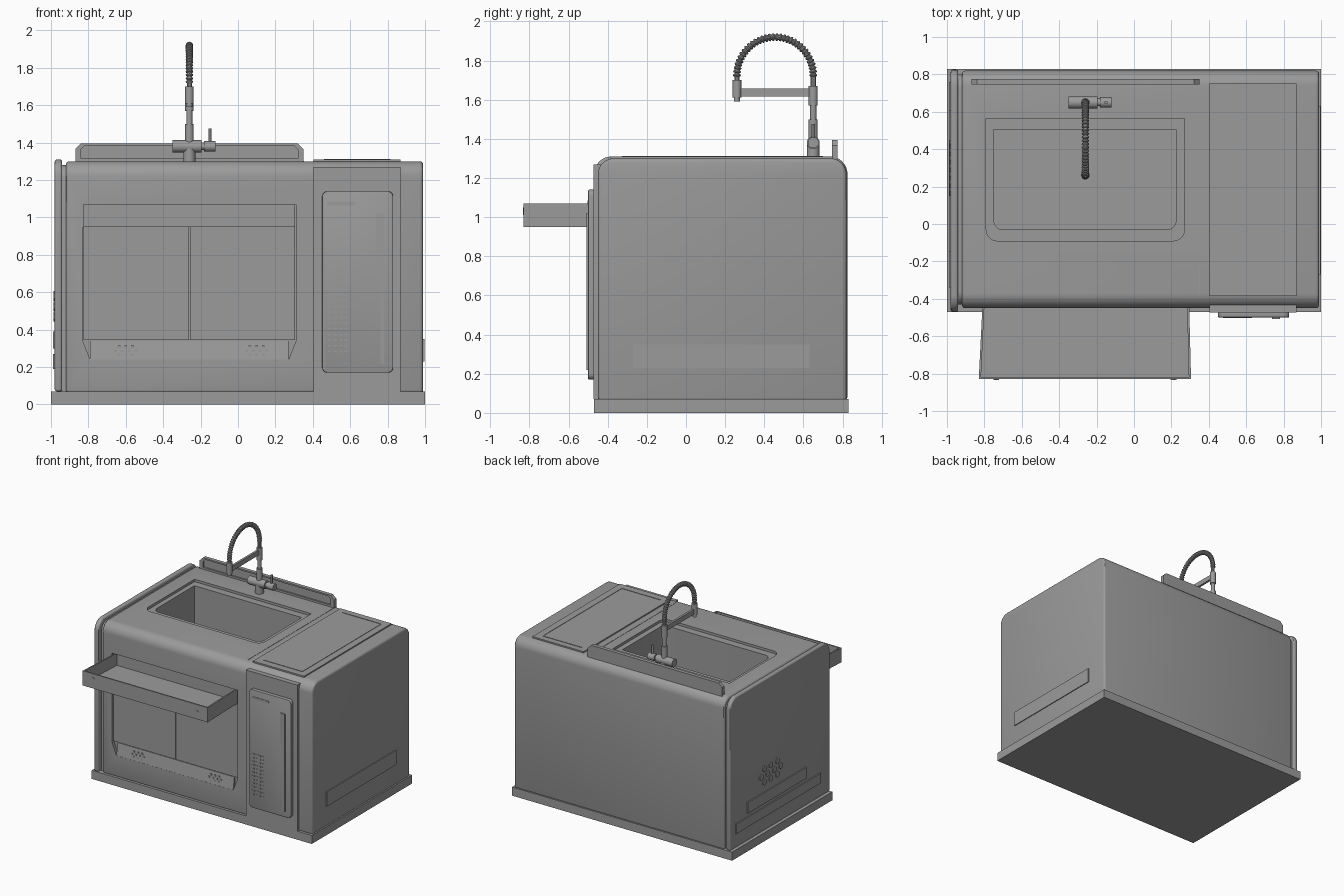
import bpy, bmesh
from math import sin, cos, pi
from mathutils import Vector, Matrix

cube = bpy.data.objects.get("Cube")
if cube:
    bpy.data.objects.remove(cube, do_unlink=True)

GREY = (0.33, 0.33, 0.33, 1)
steel = bpy.data.materials.new("steel grey")
steel.use_nodes = True
steel.diffuse_color = GREY
steel.node_tree.nodes["Principled BSDF"].inputs["Base Color"].default_value = GREY
parts = []


def add(name, bm):
    bmesh.ops.recalc_face_normals(bm, faces=bm.faces)
    mesh = bpy.data.meshes.new(name)
    bm.to_mesh(mesh)
    bm.free()
    mesh.materials.append(steel)
    obj = bpy.data.objects.new(name, mesh)
    bpy.context.collection.objects.link(obj)
    parts.append(obj)
    return obj


def prism(name, axis, outline, start, end):
    """Extrude a flat outline along one axis."""
    place = {"x": lambda a, b, t: (t, a, b),
             "y": lambda a, b, t: (a, t, b),
             "z": lambda a, b, t: (a, b, t)}[axis]
    bm = bmesh.new()
    face = bm.faces.new([bm.verts.new(place(a, b, start)) for a, b in outline])
    side = bmesh.ops.extrude_face_region(bm, geom=[face])["geom"]
    shift = Vector(place(0, 0, end - start))
    bmesh.ops.translate(bm, vec=shift, verts=[v for v in side if isinstance(v, bmesh.types.BMVert)])
    return add(name, bm)


def rounded(left, right, low, high, low_r=0, high_r=0, steps=8):
    """Rectangle with separate radii for the low and high corners."""
    corners = [(left, low, low_r, 1, 1, 2), (right, low, low_r, -1, 1, 3),
               (right, high, high_r, -1, -1, 0), (left, high, high_r, 1, -1, 1)]
    points = []
    for a, b, r, sa, sb, quarter in corners:
        if not r:
            points.append((a, b))
            continue
        for i in range(steps + 1):
            turn = (quarter + i / steps) * pi / 2
            points.append((a + sa * r + r * cos(turn), b + sb * r + r * sin(turn)))
    return points


def box(name, x0, x1, y0, y1, z0, z1):
    return prism(name, "z", rounded(x0, x1, y0, y1), z0, z1)


def rod(name, start, end, radius, sides=24):
    start, end = Vector(start), Vector(end)
    axis = end - start
    matrix = Matrix.Translation((start + end) / 2) @ axis.to_track_quat("Z", "Y").to_matrix().to_4x4()
    bm = bmesh.new()
    bmesh.ops.create_cone(bm, cap_ends=True, segments=sides, radius1=radius,
                          radius2=radius, depth=axis.length, matrix=matrix)
    return add(name, bm)


def apply_modifier(obj, modifier):
    bpy.context.view_layer.objects.active = obj
    bpy.ops.object.modifier_apply(modifier=modifier.name)


def bevel(obj, width, segments=3):
    mod = obj.modifiers.new("bevel", "BEVEL")
    mod.width, mod.segments, mod.limit_method = width, segments, "ANGLE"
    apply_modifier(obj, mod)


def cut(obj, cutter):
    mod = obj.modifiers.new("cut", "BOOLEAN")
    mod.operation, mod.solver, mod.object = "DIFFERENCE", "EXACT", cutter
    apply_modifier(obj, mod)
    parts.remove(cutter)
    bpy.data.objects.remove(cutter, do_unlink=True)


# Plinth and rounded cabinet shell
box("plinth", -1, 1, -0.47, 0.83, 0, 0.07)
body = prism("cabinet_body", "x", rounded(-0.45, 0.82, 0.06, 1.3, 0, 0.08), -0.92, 0.99)
bevel(body, 0.018)
prism("side_groove", "x", rounded(-0.43, 0.8, 0.06, 1.28, 0, 0.07), -0.96, -0.9)
cap = prism("left_side_cap", "x", rounded(-0.47, 0.825, 0.07, 1.31, 0, 0.09), -0.98, -0.94)
bevel(cap, 0.012)

# Sink bowl with stepped rim
cut(body, prism("rim_cutter", "z", rounded(-0.79, 0.27, -0.09, 0.565, 0.06), 1.28, 1.5))
cut(body, prism("bowl_cutter", "z", rounded(-0.75, 0.225, -0.03, 0.505, 0.05), 0.88, 1.5))

# Cupboard recess with two doors and a sloped toe panel
recess = [(-0.83, 0.34), (-0.79, 0.24), (0.27, 0.24), (0.31, 0.34), (0.31, 1.07), (-0.83, 1.07)]
cut(body, prism("recess_cutter", "y", recess, -0.6, -0.425))
for name, x0, x1 in (("right_door", -0.825, -0.263), ("left_door", -0.257, 0.305)):
    box(name, x0, x1, -0.436, -0.42, 0.345, 0.95)
prism("toe_panel", "x", [(-0.42, 0.34), (-0.433, 0.34), (-0.449, 0.24), (-0.42, 0.24)], -0.79, 0.27)
for cx in (-0.6, 0.1):
    for row, count in enumerate((3, 4, 3)):
        for i in range(count):
            x, z = cx + (i - (count - 1) / 2) * 0.036, 0.265 + row * 0.022
            rod("toe_vent", (x, -0.42, z), (x, -0.446, z), 0.009, 6)

# Pulled-out tray, slightly wider at the front
tray = prism("pull_out_tray", "z", [(-0.81, -0.43), (-0.83, -0.83), (0.305, -0.83), (0.295, -0.43)], 0.95, 1.07)
cut(tray, prism("tray_cutter", "z", [(-0.798, -0.4), (-0.818, -0.818), (0.293, -0.818), (0.283, -0.4)], 0.97, 1.2))
for x, way in ((-0.745, 1), (0.22, -1)):
    tip = x + way * 0.024
    for side in (-1, 1):
        end = 1.03 + side * 0.02
        prism("tray_chevron", "y", [(x, end), (tip, 1.03), (tip - way * 0.006, 1.03), (x - way * 0.006, end)], -0.833, -0.829)

# Right-hand appliance: surround, door, handle, slot and perforations
box("appliance_surround", 0.405, 0.87, -0.472, -0.43, 0.07, 1.27)
door = prism("appliance_door", "y", rounded(0.45, 0.83, 0.17, 1.14, 0.03, 0.03), -0.5, -0.46)
bevel(door, 0.005, 2)
prism("appliance_handle", "y", [(0.762, 0.22), (0.78, 0.22), (0.78, 1.02), (0.737, 1.02),
                                (0.737, 0.78), (0.762, 0.74)], -0.508, -0.495)
prism("door_slot", "y", rounded(0.475, 0.63, 1.065, 1.085, 0.009, 0.009), -0.503, -0.495)
for row in range(12):
    for col in range(4):
        x, z = 0.48 + col * 0.03, 0.28 + row * 0.03
        box("door_perforation", x, x + 0.018, -0.503, -0.495, z, z + 0.008)

# Appliance lid with its trim line, and the seam beside the sink top
box("appliance_lid", 0.405, 0.87, -0.385, 0.75, 1.28, 1.31)
for y in (-0.328, 0.694):
    box("lid_trim", 0.46, 0.815, y, y + 0.006, 1.305, 1.313)
box("lid_trim", 0.809, 0.815, -0.328, 0.7, 1.305, 1.313)
box("top_seam", 0.348, 0.352, -0.37, 0.75, 1.295, 1.302)

# Splashback with clipped corners and a raised frame
def clipped(x0, x1, z0, z1, c):
    return [(x0, z0), (x1, z0), (x1, z1 - c), (x1 - c, z1), (x0 + c, z1), (x0, z1 - c)]


splash = prism("splashback", "y", clipped(-0.87, 0.35, 1.28, 1.395, 0.03), 0.745, 0.775)
cut(splash, prism("splash_cutter", "y", clipped(-0.84, 0.32, 1.315, 1.383, 0.02), 0.7, 0.757))

# Side strips and vent holes
box("left_side_strip", 0.98, 0.997, -0.27, 0.63, 0.23, 0.35)
box("right_side_strip", -0.99, -0.97, -0.34, 0.76, 0.19, 0.27)
box("right_side_strip", -0.99, -0.97, -0.15, 0.61, 0.3, 0.39)
for row, count in enumerate((3, 4, 3)):
    for i in range(count):
        y, z = 0.3 + (i - (count - 1) / 2) * 0.085, 0.47 + row * 0.055
        rod("side_vent", (-0.97, y, z), (-0.986, y, z), 0.026, 6)

# Tap body: stacked column, cross valve and lever
TX, TY = -0.26, 0.65
for name, z0, z1, r in (("tap_foot", 1.29, 1.37, 0.032), ("tap_column", 1.37, 1.5, 0.023),
                        ("tap_neck", 1.49, 1.6, 0.016), ("tap_collar", 1.57, 1.67, 0.023)):
    rod(name, (TX, TY, z0), (TX, TY, z1), r)
rod("tap_valve", (-0.35, TY, 1.38), (-0.195, TY, 1.38), 0.033)
rod("tap_valve_neck", (-0.2, TY, 1.38), (-0.18, TY, 1.38), 0.02)
rod("tap_valve_knob", (-0.182, TY, 1.38), (-0.12, TY, 1.38), 0.028)
rod("tap_lever", (-0.15, TY, 1.39), (-0.15, TY, 1.475), 0.009, 12)

# Sprung hose arc with coil rings
HEAD, RADIUS, TOP = 0.26, 0.195, 1.725
path = [(TY, 1.66), (TY, 1.69)]
path += [(TY - RADIUS + RADIUS * cos(pi * i / 40), TOP + RADIUS * sin(pi * i / 40)) for i in range(41)]
path += [(HEAD, 1.68)]
curve = bpy.data.curves.new("hose", "CURVE")
curve.dimensions, curve.bevel_depth, curve.bevel_resolution = "3D", 0.014, 3
spline = curve.splines.new("POLY")
spline.points.add(len(path) - 1)
for point, (y, z) in zip(spline.points, path):
    point.co = (TX, y, z, 1)
hose = bpy.data.objects.new("hose", curve)
bpy.context.collection.objects.link(hose)
bpy.ops.object.select_all(action="DESELECT")
hose.select_set(True)
bpy.context.view_layer.objects.active = hose
bpy.ops.object.convert(target="MESH")
hose = bpy.context.object
hose.data.materials.clear()
hose.data.materials.append(steel)
parts.append(hose)
for i in range(34):
    turn = pi * i / 33
    bpy.ops.mesh.primitive_torus_add(
        location=(TX, TY - RADIUS + RADIUS * cos(turn), TOP + RADIUS * sin(turn)), rotation=(turn, 0, 0),
        major_radius=0.013, minor_radius=0.007, major_segments=16, minor_segments=8)
    ring = bpy.context.object
    ring.name = "hose_coil"
    ring.data.materials.append(steel)
    parts.append(ring)

# Spray head and its support arm
rod("spray_head", (TX, HEAD, 1.61), (TX, HEAD, 1.7), 0.023)
rod("spray_nozzle", (TX, HEAD, 1.59), (TX, HEAD, 1.62), 0.016)
box("support_arm", TX - 0.009, TX + 0.009, HEAD, TY, 1.617, 1.657)

# Smooth rounded surfaces, keep hard edges sharp
bpy.ops.object.select_all(action="DESELECT")
for part in parts:
    part.select_set(True)
bpy.context.view_layer.objects.active = body
bpy.ops.object.shade_smooth_by_angle(angle=pi / 6)
